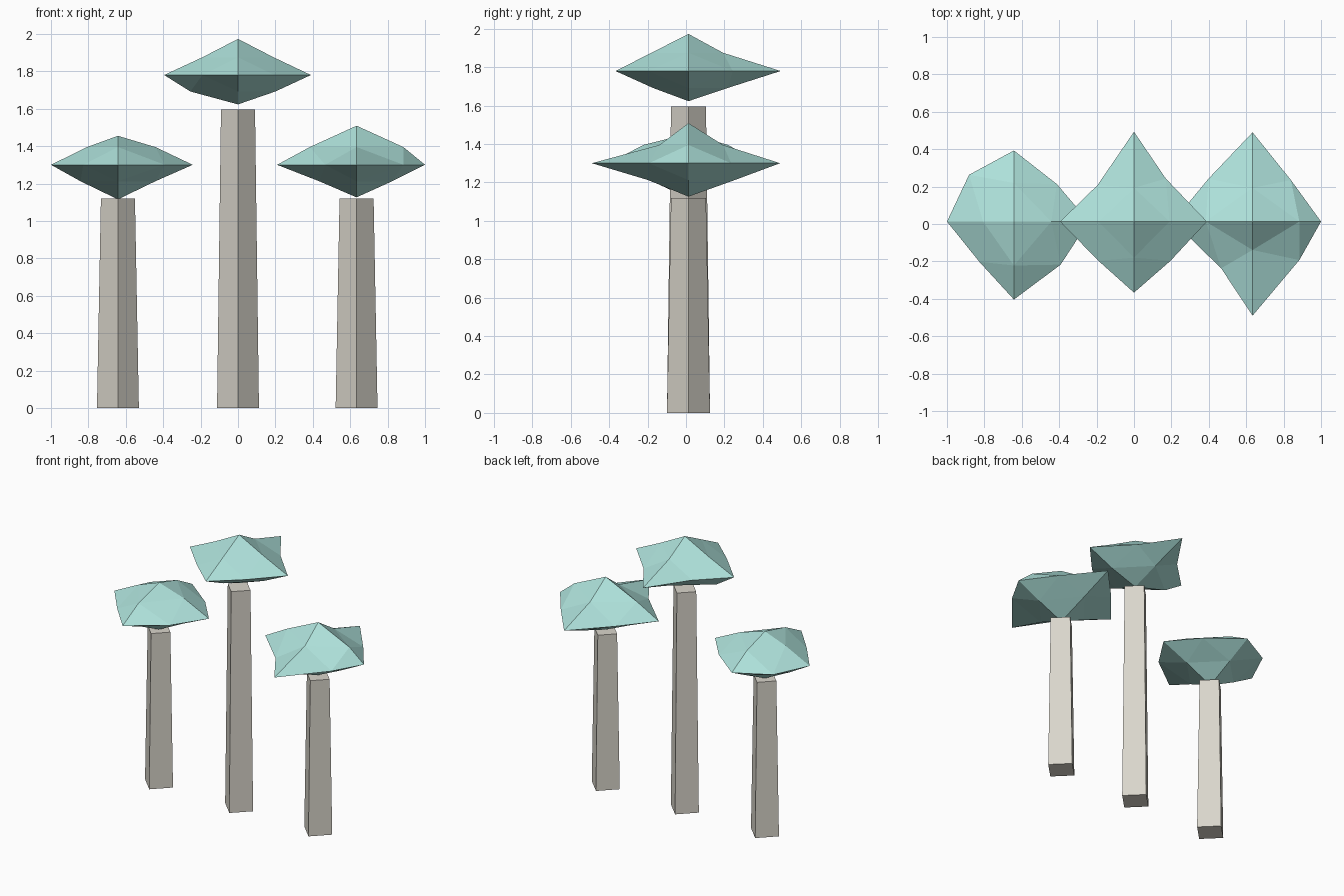
import bpy, bmesh
from itertools import product

if "Cube" in bpy.data.objects:
    bpy.data.objects.remove(bpy.data.objects["Cube"])


def material(name, colour):
    m = bpy.data.materials.new(name)
    m.diffuse_color = (*colour, 1)
    m.use_nodes = True
    m.node_tree.nodes["Principled BSDF"].inputs["Base Color"].default_value = m.diffuse_color
    return m


LEAF = material("leaf_teal", (0.42, 0.75, 0.70))
BARK = material("bark_beige", (0.70, 0.67, 0.60))
Y0 = 0.013             # all trees stand on this line
UP, DOWN = 0.095, -0.088   # heights of the upper and lower mid-edge rings


def trunk(name, x, height):
    # four-sided tapered post with its edges facing the axes
    bpy.ops.mesh.primitive_cone_add(vertices=4, radius1=0.112, radius2=0.091,
                                    depth=height, location=(x, Y0, height / 2))
    ob = bpy.context.object
    ob.name = name
    ob.data.materials.append(BARK)


def canopy(name, x, z, tips, belt, xz, yz):
    # once-subdivided octahedron; points are keyed by their sign on each axis
    pts = {(-1, 0, 0): (-tips[0], 0, 0), (1, 0, 0): (tips[1], 0, 0),
           (0, -1, 0): (0, -tips[2], 0), (0, 1, 0): (0, tips[3], 0),
           (0, 0, -1): (0, 0, -tips[4]), (0, 0, 1): (0, 0, tips[5])}
    corners = list(product((-1, 1), repeat=2))
    for (a, b), (px, py) in zip(corners, belt):
        pts[a, b, 0] = (a * px, b * py, 0)
    for (a, c), px, py in zip(corners, xz, yz):
        h = UP if c > 0 else DOWN
        pts[a, 0, c] = (a * px, 0, h)
        pts[0, a, c] = (0, a * py, h)
    bm = bmesh.new()
    v = {k: bm.verts.new(p) for k, p in pts.items()}
    for a, b, c in product((-1, 1), repeat=3):
        X, Y, Z = (a, 0, 0), (0, b, 0), (0, 0, c)
        XY, XZ, YZ = (a, b, 0), (a, 0, c), (0, b, c)
        for tri in ((X, XY, XZ), (Y, YZ, XY), (Z, XZ, YZ), (XY, YZ, XZ)):
            bm.faces.new([v[k] for k in tri])
    bmesh.ops.recalc_face_normals(bm, faces=bm.faces)
    me = bpy.data.meshes.new(name)
    bm.to_mesh(me)
    bm.free()
    me.materials.append(LEAF)
    ob = bpy.data.objects.new(name, me)
    ob.location = (x, Y0, z)
    bpy.context.collection.objects.link(ob)


# trunks
trunk("left_trunk", -0.642, 1.12)
trunk("middle_trunk", 0, 1.595)
trunk("right_trunk", 0.634, 1.12)

# canopies: tips are -x +x -y +y -z +z; pairs are ordered -- -+ +- ++
canopy("left_canopy", -0.642, 1.30, (0.358, 0.40, 0.417, 0.38, 0.185, 0.155),
       ((0.185, 0.215), (0.24, 0.25), (0.25, 0.23), (0.23, 0.20)),
       (0.20, 0.165, 0.20, 0.20), (0.20, 0.235, 0.20, 0.206))
canopy("middle_canopy", 0, 1.78, (0.395, 0.39, 0.38, 0.48, 0.157, 0.193),
       ((0.19, 0.21), (0.195, 0.195), (0.195, 0.21), (0.17, 0.23)),
       (0.255, 0.19, 0.20, 0.19), (0.185, 0.193, 0.205, 0.18))
canopy("right_canopy", 0.634, 1.30, (0.425, 0.366, 0.503, 0.477, 0.174, 0.209),
       ((0.168, 0.25), (0.235, 0.23), (0.25, 0.206), (0.205, 0.222)),
       (0.20, 0.25, 0.19, 0.25), (0.21, 0.152, 0.24, 0.18))
